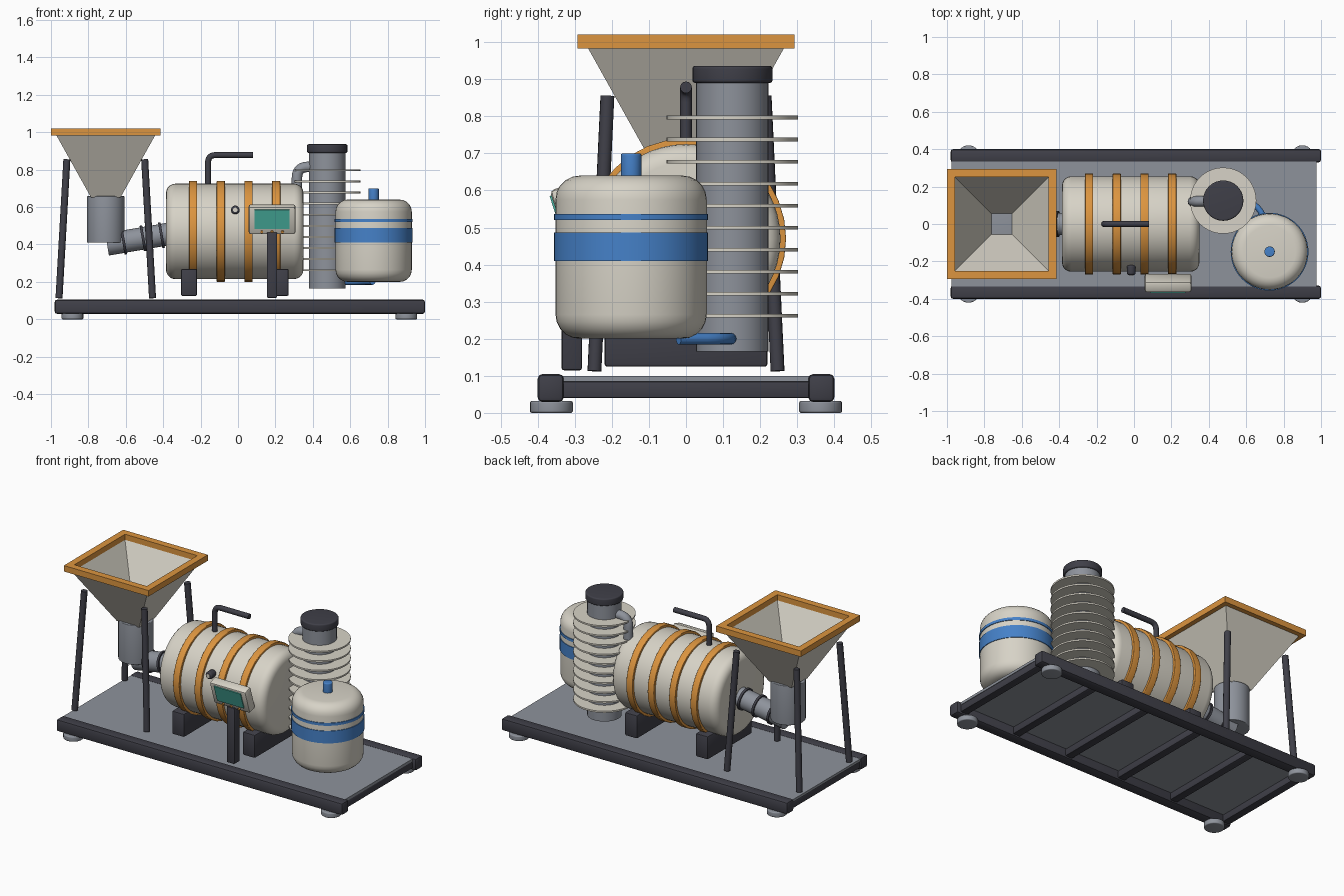
import bpy, bmesh, math
from mathutils import Vector, Matrix

if "Cube" in bpy.data.objects:
    bpy.data.objects.remove(bpy.data.objects["Cube"])


def material(name, rgb):
    m = bpy.data.materials.new(name)
    m.use_nodes = True
    m.diffuse_color = (*rgb, 1)
    m.node_tree.nodes["Principled BSDF"].inputs["Base Color"].default_value = (*rgb, 1)
    return m


CREAM = material("cream paint", (0.68, 0.65, 0.57))
ORANGE = material("orange paint", (0.72, 0.30, 0.05))
DARK = material("dark frame", (0.05, 0.05, 0.065))
STEEL = material("grey steel", (0.27, 0.29, 0.33))
BLUE = material("blue paint", (0.06, 0.22, 0.58))
TEAL = material("teal screen", (0.07, 0.46, 0.37))


def finish(name, bm, mat, matrix=None):
    """Turn a bmesh into a shaded, coloured object."""
    bmesh.ops.recalc_face_normals(bm, faces=bm.faces)
    mesh = bpy.data.meshes.new(name)
    bm.to_mesh(mesh)
    bm.free()
    if matrix is not None:
        mesh.transform(matrix)
    mesh.materials.append(mat)
    ob = bpy.data.objects.new(name, mesh)
    bpy.context.collection.objects.link(ob)
    bpy.ops.object.select_all(action='DESELECT')
    ob.select_set(True)
    bpy.context.view_layer.objects.active = ob
    bpy.ops.object.shade_smooth_by_angle(angle=math.radians(35))
    return ob


def box(name, center, size, mat, bevel=0.0, matrix=None):
    bm = bmesh.new()
    bmesh.ops.create_cube(bm, size=1)
    bmesh.ops.scale(bm, vec=size, verts=bm.verts)
    if bevel:
        bmesh.ops.bevel(bm, geom=bm.edges[:], offset=bevel, segments=2,
                        profile=0.5, affect='EDGES')
    m = Matrix.Translation(center)
    return finish(name, bm, mat, m if matrix is None else matrix @ m)


def round_cylinder(name, start, end, r, mat, bevel=0.0, n=32):
    """Capped cylinder between two points with rounded rims."""
    start, end = Vector(start), Vector(end)
    length = (end - start).length
    steps = 5 if bevel else 0
    arc = [(r - bevel + bevel * math.sin(i * math.pi / 2 / max(steps, 1)),
            bevel - bevel * math.cos(i * math.pi / 2 / max(steps, 1)))
           for i in range(steps + 1)] if bevel else [(r, 0)]
    profile = arc + [(q, length - z) for q, z in reversed(arc)]
    bm = bmesh.new()
    rings = [[bm.verts.new((q * math.cos(2 * math.pi * k / n),
                            q * math.sin(2 * math.pi * k / n), z))
              for k in range(n)] for q, z in profile]
    for a, b in zip(rings, rings[1:]):
        for k in range(n):
            j = (k + 1) % n
            bm.faces.new((a[k], a[j], b[j], b[k]))
    bm.faces.new(rings[0][::-1])
    bm.faces.new(rings[-1])
    turn = (end - start).to_track_quat('Z', 'Y').to_matrix().to_4x4()
    return finish(name, bm, mat, Matrix.Translation(start) @ turn)


def square_shell(name, center, rings, mat):
    """Closed shell lofted through square rings of (half width, height)."""
    bm = bmesh.new()
    loops = [[bm.verts.new((center[0] + h * sx, center[1] + h * sy, z))
              for sx, sy in ((-1, -1), (1, -1), (1, 1), (-1, 1))] for h, z in rings]
    for a, b in zip(loops, loops[1:] + loops[:1]):
        for k in range(4):
            j = (k + 1) % 4
            bm.faces.new((a[k], a[j], b[j], b[k]))
    return finish(name, bm, mat)


def bent_pipe(name, corners, r, bend, mat, n=12):
    """Round pipe along a polyline whose corners are rounded."""
    pts = [Vector(c) for c in corners]
    path = [pts[0]]
    for a, b, c in zip(pts, pts[1:], pts[2:]):
        p, q = b + (a - b).normalized() * bend, b + (c - b).normalized() * bend
        path += [p.lerp(b, t).lerp(b.lerp(q, t), t) for t in (i / 6 for i in range(7))]
    path.append(pts[-1])
    normal = (pts[1] - pts[0]).cross(pts[2] - pts[1]).normalized()
    bm = bmesh.new()
    rings = []
    for i, p in enumerate(path):
        tangent = (path[min(i + 1, len(path) - 1)] - path[max(i - 1, 0)]).normalized()
        side = normal.cross(tangent)
        rings.append([bm.verts.new(p + r * (math.cos(t) * normal + math.sin(t) * side))
                      for t in (2 * math.pi * k / n for k in range(n))])
    for a, b in zip(rings, rings[1:]):
        for k in range(n):
            j = (k + 1) % n
            bm.faces.new((a[k], a[j], b[j], b[k]))
    bm.faces.new(rings[0])
    bm.faces.new(rings[-1])
    return finish(name, bm, mat)


# Skid frame: rails, cross beams, deck and feet
for side in (-1, 1):
    box("side_rail", (0.01, side * 0.365, 0.067), (1.98, 0.07, 0.075), DARK, 0.012)
    for x in (-0.885, 0.9):
        round_cylinder("foot", (x, side * 0.363, 0), (x, side * 0.363, 0.032),
                       0.058, STEEL, 0.006, 24)
for i in range(6):
    box("cross_beam", (-0.945 + i * 0.379, 0, 0.062), (0.05, 0.68, 0.045), DARK, 0.006)
box("deck_plate", (0, 0, 0.092), (1.95, 0.67, 0.016), STEEL)

# Feed hopper with rim, outlet and splayed legs
HX = -0.707
square_shell("hopper", (HX, 0), [(0.078, 0.65), (0.265, 0.985), (0.25, 0.985), (0.056, 0.662)], CREAM)
square_shell("hopper_rim", (HX, 0), [(0.293, 0.983), (0.293, 1.02), (0.25, 1.02), (0.25, 0.983)], ORANGE)
round_cylinder("hopper_outlet", (HX, 0, 0.41), (HX, 0, 0.658), 0.1, STEEL, 0.004)
for sx in (-1, 1):
    for sy in (-1, 1):
        round_cylinder("hopper_leg", (HX + sx * 0.25, sy * 0.247, 0.113),
                       (HX + sx * 0.208, sy * 0.212, 0.855), 0.019, DARK, n=12)

# Inclined feed screw housing with flanges
feed_a, feed_b = Vector((-0.70, 0, 0.40)), Vector((-0.35, 0, 0.46))
round_cylinder("feed_tube", feed_a, feed_b, 0.06, STEEL, n=24)
along = (feed_b - feed_a).normalized()
for d in (0.09, 0.195, 0.295):
    p = feed_a + along * d
    round_cylinder("feed_flange", p - along * 0.007, p + along * 0.007, 0.069, DARK, n=24)

# Reactor drum, hoops and saddles
round_cylinder("drum", (-0.385, 0, 0.47), (0.35, 0, 0.47), 0.255, CREAM, 0.05, 48)
for i in range(4):
    x = -0.24 + i * 0.148
    round_cylinder("drum_hoop", (x - 0.022, 0, 0.47), (x + 0.022, 0, 0.47), 0.27, ORANGE, 0.004, 32)
for x in (-0.262, 0.228):
    box("saddle", (x, 0, 0.197), (0.085, 0.44, 0.145), DARK, 0.008)

# Vent pipe and gauge on the drum
bent_pipe("vent_pipe", [(-0.16, 0, 0.70), (-0.16, 0, 0.878), (0.08, 0, 0.878)], 0.016, 0.04, DARK)
round_cylinder("gauge", (-0.015, -0.22, 0.585), (-0.015, -0.272, 0.585), 0.023, DARK, 0.01, 20)
round_cylinder("gauge_face", (-0.015, -0.27, 0.585), (-0.015, -0.275, 0.585), 0.012, CREAM, n=16)

# Control panel on a post, face leaning forward
tilt = Matrix.Translation((0.182, -0.315, 0.535)) @ Matrix.Rotation(math.radians(18), 4, 'X')
box("panel_post", (0.182, -0.308, 0.29), (0.055, 0.055, 0.35), DARK, 0.006)
box("panel_case", (0, 0, 0), (0.25, 0.06, 0.155), CREAM, 0.012, tilt)
box("panel_screen", (0, -0.031, 0.01), (0.185, 0.008, 0.108), TEAL, 0, tilt)
for x in (-0.055, 0, 0.055):
    round_cylinder("panel_button", tilt @ Vector((x, -0.025, -0.061)),
                   tilt @ Vector((x, -0.037, -0.061)), 0.008, ORANGE, n=12)

# Finned condenser column
CX, CY = 0.477, 0.125
round_cylinder("condenser_column", (CX, CY, 0.165), (CX, CY, 0.91), 0.098, STEEL)
round_cylinder("condenser_cap", (CX, CY, 0.89), (CX, CY, 0.936), 0.108, DARK, 0.008)
for i in range(10):
    z = 0.262 + i * 0.0594
    round_cylinder("condenser_fin", (CX, CY, z - 0.005), (CX, CY, z + 0.005), 0.177, CREAM, n=40)
bent_pipe("vapour_pipe", [(0.315, 0.12, 0.6), (0.315, 0.12, 0.815), (0.43, 0.125, 0.815)],
          0.028, 0.06, STEEL, 16)

# Collection tank with bands, valve and drain pipe
TX, TY = 0.725, -0.148
round_cylinder("tank", (TX, TY, 0.2), (TX, TY, 0.64), 0.204, CREAM, 0.065, 48)
for low, high in ((0.41, 0.487), (0.52, 0.537)):
    round_cylinder("tank_band", (TX, TY, low), (TX, TY, high), 0.208, BLUE, n=48)
round_cylinder("tank_valve", (TX, TY, 0.62), (TX, TY, 0.70), 0.028, BLUE, 0.006, 20)
bent_pipe("drain_pipe", [(0.54, 0.122, 0.2), (0.655, 0.115, 0.2), (0.72, -0.02, 0.2)],
          0.016, 0.07, BLUE)
